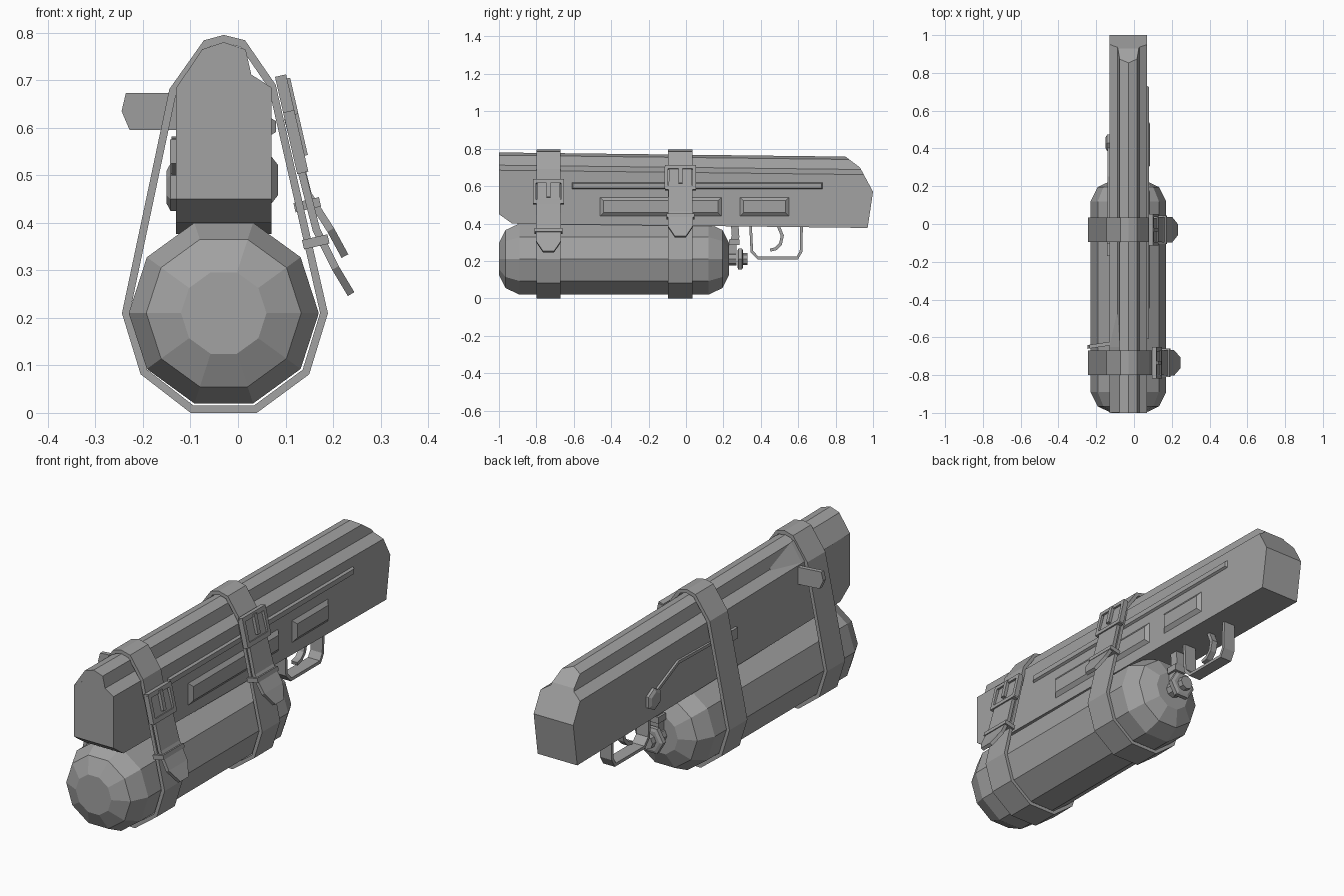
import bpy, bmesh
from math import sin, cos, pi
from mathutils import Vector, Matrix

cube = bpy.data.objects.get("Cube")
if cube:
    bpy.data.objects.remove(cube, do_unlink=True)

GREY = (0.36, 0.36, 0.36, 1)
grey = bpy.data.materials.new("plain grey")
grey.use_nodes = True
grey.diffuse_color = GREY
grey.node_tree.nodes["Principled BSDF"].inputs["Base Color"].default_value = GREY

CX = -0.03      # centre plane of body and tank
LEAN = -0.225   # lean of the straps on the buckle side


def finish(name, bm):
    bmesh.ops.recalc_face_normals(bm, faces=bm.faces[:])
    mesh = bpy.data.meshes.new(name)
    bm.to_mesh(mesh)
    bm.free()
    mesh.materials.append(grey)
    obj = bpy.data.objects.new(name, mesh)
    bpy.context.collection.objects.link(obj)
    return obj


def loft_mesh(rings):
    """Skin matching rings of points and cap both ends."""
    bm = bmesh.new()
    vs = [[bm.verts.new(p) for p in ring] for ring in rings]
    n = len(vs[0])
    for a, b in zip(vs, vs[1:]):
        for i in range(n):
            j = (i + 1) % n
            bm.faces.new((a[i], a[j], b[j], b[i]))
    bm.faces.new(vs[0])
    bm.faces.new(vs[-1])
    return bm


def loft(name, rings):
    return finish(name, loft_mesh(rings))


def lathe(name, profile, sides, x, z):
    """Solid of revolution along y from (y, radius) pairs."""
    return loft(name, [[(x + r * cos(2 * pi * i / sides), y, z + r * sin(2 * pi * i / sides))
                        for i in range(sides)] for y, r in profile])


def box(name, centre, size, turn=0):
    bm = bmesh.new()
    m = Matrix.Translation(centre) @ Matrix.Rotation(turn, 4, 'Y') @ Matrix.Diagonal((*size, 1))
    bmesh.ops.create_cube(bm, size=1, matrix=m)
    return finish(name, bm)


def ribbon(name, path, across, widths, thick, closed=False):
    """Flat band following a path, thickened evenly."""
    bm = bmesh.new()
    across = Vector(across)
    rows = [[bm.verts.new(Vector(p) + across * w * s) for s in (-0.5, 0.5)]
            for p, w in zip(path, widths)]
    pairs = list(zip(rows, rows[1:] + rows[:1]))
    for a, b in pairs if closed else pairs[:-1]:
        bm.faces.new((a[0], a[1], b[1], b[0]))
    obj = finish(name, bm)
    mod = obj.modifiers.new("thickness", 'SOLIDIFY')
    mod.thickness, mod.offset, mod.use_even_offset = thick, 0, True
    return obj


# Body: ridged section run lengthwise, then cut to its end profile
half = [(0.1, 0.40), (0.1, 0.685), (0.058, 0.712), (0.046, 0.765)]
section = [(CX + x, z) for x, z in half] + [(CX, 0.78)] + [(CX - x, z) for x, z in reversed(half)]
bm = loft_mesh([[(x, y, z - 0.012 * (y + 1)) for x, z in section] for y in (-1, 1.02)])
cuts = [((0.85, 0.76), (0.93, 0.70)), ((0.93, 0.70), (1.0, 0.57)),
        ((1.0, 0.57), (0.97, 0.37)), ((-0.93, 0.40), (-1.0, 0.45))]
for (y1, z1), (y2, z2) in cuts:
    bmesh.ops.bisect_plane(bm, geom=bm.verts[:] + bm.edges[:] + bm.faces[:],
                           plane_co=(0, y1, z1), plane_no=(0, z1 - z2, y2 - y1), clear_outer=True)
    bmesh.ops.holes_fill(bm, edges=[e for e in bm.edges if e.is_boundary])
finish("body", bm)

# Cheek filling the groove at the front of the left-hand side
cheek = [(-0.13, 0.684), (-0.076, 0.764), (-0.088, 0.71)]
loft("front_cheek", [[(x, y, z) for x, z in cheek] for y in (-0.999, -0.65)]
     + [[(-0.088 + 0.1 * (x + 0.088), -0.48, 0.705 + 0.1 * (z - 0.71)) for x, z in cheek]])

# Tank and its valve
lathe("tank", [(-1, 0.09), (-0.965, 0.163), (-0.89, 0.2), (0.12, 0.2), (0.195, 0.163), (0.23, 0.09)],
      10, CX, 0.21)
lathe("valve_neck", [(0.21, 0.035), (0.27, 0.035)], 8, CX, 0.21)
lathe("valve_wheel", [(0.275, 0.05), (0.28, 0.065), (0.30, 0.065), (0.305, 0.05)], 6, CX, 0.21)
lathe("valve_tip", [(0.30, 0.032), (0.33, 0.032)], 8, CX, 0.21)
ribbon("feed_pipe", [(CX, 0.25, 0.22), (CX, 0.25, 0.29), (CX, 0.265, 0.33), (CX, 0.26, 0.40)],
       (1, 0, 0), [0.04] * 4, 0.04)
box("pipe_collar", (CX, 0.258, 0.30), (0.06, 0.055, 0.03))

# Raised panels and rail on the buckle side
def panel(name, y1, y2, z1, z2, out, slope):
    rings = []
    for x, d in ((0.065, 0), (0.07, 0), (out, slope)):
        rings.append([(x, y1 + d, z1 + d), (x, y2 - d, z1 + d), (x, y2 - d, z2 - d), (x, y1 + d, z2 - d)])
    loft(name, rings)

panel("long_panel", -0.46, 0.19, 0.44, 0.54, 0.084, 0.018)
panel("short_panel", 0.29, 0.55, 0.44, 0.54, 0.084, 0.018)
panel("side_rail", -0.61, 0.73, 0.585, 0.62, 0.08, 0.006)

# Straps with buckle, keeper and hanging tail
LOOP = [(-0.03, 0.787), (0.01, 0.777), (0.072, 0.687), (0.181, 0.21), (0.143, 0.086), (0.037, 0.008),
        (-0.097, 0.008), (-0.198, 0.086), (-0.236, 0.21), (-0.137, 0.678), (-0.067, 0.777)]


def on_strap(z, lift):
    return 0.08 + (0.69 - z) * 0.229 + lift


def strap(name, y, buckle_z, keeper_z, tail):
    ribbon(name + "_strap", [(x, y, z) for x, z in LOOP], (0, 1, 0), [0.13] * len(LOOP), 0.016, True)
    ribbon(name + "_strap_tail", [(x, y, z) for x, z in tail], (0, 1, 0),
           [0.12] + [0.135] * (len(tail) - 2) + [0.06], 0.016)
    for end in (-1, 1):
        z = buckle_z + end * 0.055
        box(name + "_buckle_bar", (on_strap(z, 0.014), y, z), (0.024, 0.165, 0.02), LEAN)
        box(name + "_buckle_side", (on_strap(buckle_z, 0.014), y + end * 0.075, buckle_z),
            (0.024, 0.018, 0.12), LEAN)
    z = buckle_z + 0.015
    box(name + "_buckle_prong", (on_strap(z, 0.026), y, z), (0.014, 0.02, 0.09), LEAN)
    box(name + "_strap_keeper", (on_strap(keeper_z, 0.008), y, keeper_z), (0.055, 0.15, 0.02), LEAN)


strap("front", -0.735, 0.57, 0.36, [(0.105, 0.62), (0.165, 0.385), (0.205, 0.305), (0.238, 0.25)])
strap("rear", -0.03, 0.645, 0.438, [(0.09, 0.69), (0.147, 0.46), (0.195, 0.385), (0.225, 0.33)])

# Trigger guard and trigger
guard = [(0.345, 0.395), (0.352, 0.25), (0.385, 0.216), (0.595, 0.216), (0.615, 0.25), (0.618, 0.39)]
ribbon("trigger_guard", [(CX, y, z) for y, z in guard], (1, 0, 0), [0.06] * 6, 0.014)
trigger = [(0.49, 0.395), (0.515, 0.335), (0.505, 0.29), (0.48, 0.265), (0.45, 0.258)]
ribbon("trigger", [(CX, y, z) for y, z in trigger], (1, 0, 0), [0.03] * 5, 0.016)

# Lever linkage on the plain side
hexagon = [(0.43 + 0.05 * sin(i * pi / 3), 0.475 + 0.05 * cos(i * pi / 3)) for i in range(6)]
loft("pivot_nut", [[(x, 0.43 + (y - 0.43) * s, 0.475 + (z - 0.475) * s) for y, z in hexagon]
                   for x, s in ((-0.125, 1), (-0.142, 1), (-0.15, 0.7))])
rod = [(0.40, 0.505), (0.25, 0.575), (0.03, 0.57), (-0.12, 0.55)]
ribbon("lever_rod", [(-0.134, y, z) for y, z in rod], (1, 0, 0), [0.012] * 4, 0.014)
box("lever_block", (-0.134, -0.135, 0.55), (0.018, 0.07, 0.05))

# Flag-shaped tab beside the front strap
tab = [(-0.12, 0.595), (-0.228, 0.595), (-0.245, 0.635), (-0.236, 0.673), (-0.12, 0.673)]
loft("side_tab", [[(x, y + 0.15 * (x + 0.12), z) for x, z in tab] for y in (-0.642, -0.622)])
